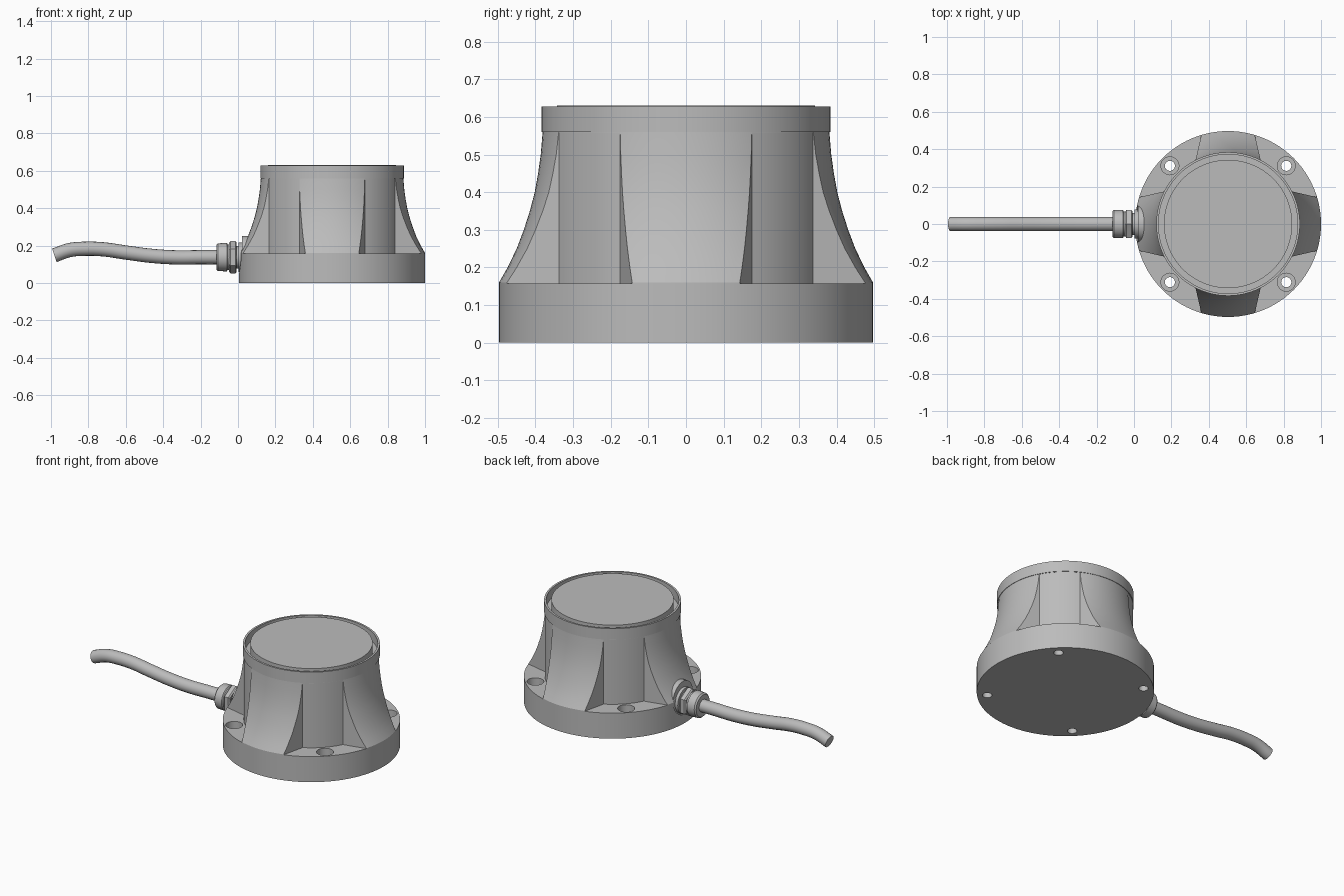
import bpy, bmesh, math
from mathutils import Matrix

if "Cube" in bpy.data.objects:
    bpy.data.objects.remove(bpy.data.objects["Cube"], do_unlink=True)

CX = 0.503          # axis of the housing
GZ = 0.138          # height of the cable axis

grey = bpy.data.materials.new("housing_grey")
grey.use_nodes = True
grey.diffuse_color = (0.5, 0.5, 0.5, 1)
grey.node_tree.nodes["Principled BSDF"].inputs["Base Color"].default_value = (0.5, 0.5, 0.5, 1)


def add_object(name, bm):
    bmesh.ops.recalc_face_normals(bm, faces=bm.faces)
    mesh = bpy.data.meshes.new(name)
    bm.to_mesh(mesh)
    bm.free()
    mesh.materials.append(grey)
    obj = bpy.data.objects.new(name, mesh)
    bpy.context.collection.objects.link(obj)
    return obj


def activate(obj):
    bpy.ops.object.select_all(action='DESELECT')
    obj.select_set(True)
    bpy.context.view_layer.objects.active = obj


def smooth(obj, degrees=20):
    activate(obj)
    bpy.ops.object.shade_smooth_by_angle(angle=math.radians(degrees))


def lathe(name, profile, matrix, steps=96):
    """Spin (radius, height) points around z, then place the result."""
    bm = bmesh.new()
    verts = [bm.verts.new((r, 0, z)) for r, z in profile]
    edges = [bm.edges.new(pair) for pair in zip(verts, verts[1:])]
    bmesh.ops.spin(bm, geom=verts + edges, axis=(0, 0, 1), cent=(0, 0, 0),
                   angle=2 * math.pi, steps=steps, use_duplicate=False)
    bmesh.ops.remove_doubles(bm, verts=bm.verts, dist=0.0001)
    bm.transform(matrix)
    return add_object(name, bm)


def cut(target, cutter):
    cutter.hide_render = True
    mod = target.modifiers.new("cut", 'BOOLEAN')
    mod.operation = 'DIFFERENCE'
    mod.solver = 'EXACT'
    mod.object = cutter
    activate(target)
    bpy.ops.object.modifier_apply(modifier=mod.name)
    bpy.data.objects.remove(cutter, do_unlink=True)


def pocket_cutter(angle):
    """Corner pocket between two flared buttresses."""
    start = math.atan2(0.175, 0.337)
    sweep = math.pi / 2 - 2 * start
    plan = [(0.532, 0.13)]
    plan += [(0.38 * math.cos(start + sweep * i / 12), 0.38 * math.sin(start + sweep * i / 12))
             for i in range(13)]
    plan += [(0.13, 0.532), (0.532, 0.532)]
    bm = bmesh.new()
    face = bm.faces.new([bm.verts.new((x, y, 0.158)) for x, y in plan])
    top = bmesh.ops.extrude_face_region(bm, geom=[face])["geom"]
    bmesh.ops.translate(bm, verts=[g for g in top if isinstance(g, bmesh.types.BMVert)],
                        vec=(0, 0, 0.4))
    bm.transform(Matrix.Translation((CX, 0, 0)) @ Matrix.Rotation(angle, 4, 'Z'))
    return add_object("pocket_cutter", bm)


def along_x(z):
    return Matrix.Translation((0, 0, z)) @ Matrix.Rotation(math.pi / 2, 4, 'Y')


# Housing: base, concave flare, rim and grooved top
flare = [(0.497, 0.16), (0.474, 0.2), (0.45, 0.25), (0.431, 0.3), (0.415, 0.35),
         (0.402, 0.4), (0.393, 0.45), (0.386, 0.5), (0.381, 0.56)]
top = [(0.384, 0.56), (0.384, 0.628), (0.372, 0.628), (0.372, 0.57),
       (0.343, 0.57), (0.343, 0.631), (0, 0.631)]
housing = lathe("housing", [(0, 0), (0.497, 0)] + flare + top,
                Matrix.Translation((CX, 0, 0)))

# Corner pockets with counterbored mounting holes
hole = [(0, -0.1), (0.027, -0.1), (0.027, 0.08), (0.048, 0.08), (0.048, 0.3), (0, 0.3)]
for i in range(4):
    turn = i * math.pi / 2
    cut(housing, pocket_cutter(turn))
    a = turn + math.pi / 4
    place = Matrix.Translation((CX + 0.44 * math.cos(a), 0.44 * math.sin(a), 0))
    cut(housing, lathe("hole_cutter", hole, place, 32))

# Flat seat for the cable gland
seat = [(0, -0.1), (0.1, -0.1), (0.1, 0.02), (0, 0.02)]
cut(housing, lathe("seat_cutter", seat, along_x(0.155), 48))
smooth(housing)

smooth(lathe("gland_boss", [(0, 0.021), (0.097, 0.021), (0.097, 0.25), (0, 0.25)],
             along_x(0.155), 48))

# Cable gland: flange, neck, hex nut and domed cap
smooth(lathe("gland_flange", [(0, 0.002), (0.078, 0.002), (0.078, 0.03), (0, 0.03)],
             along_x(GZ), 48))
smooth(lathe("gland_neck", [(0, -0.03), (0.06, -0.03), (0.06, 0.01), (0, 0.01)],
             along_x(GZ), 32))
smooth(lathe("gland_nut", [(0, -0.047), (0.078, -0.047), (0.087, -0.04), (0.087, -0.014),
                           (0.078, -0.007), (0, -0.007)], along_x(GZ), 6))
smooth(lathe("gland_cap", [(0, -0.116), (0.066, -0.116), (0.074, -0.108), (0.076, -0.06),
                           (0.068, -0.055), (0.068, -0.04), (0, -0.04)], along_x(GZ), 32))

# Wavy cable
path = [(-0.06, GZ), (-0.2, GZ), (-0.33, 0.137), (-0.46, 0.145), (-0.6, 0.163),
        (-0.72, 0.18), (-0.82, 0.183), (-0.9, 0.176), (-0.982, 0.148)]
curve = bpy.data.curves.new("cable", 'CURVE')
curve.dimensions = '3D'
curve.bevel_depth = 0.038
curve.bevel_resolution = 6
curve.use_fill_caps = True
spline = curve.splines.new('BEZIER')
spline.bezier_points.add(len(path) - 1)
for point, (x, z) in zip(spline.bezier_points, path):
    point.co = (x, 0, z)
    point.handle_left_type = point.handle_right_type = 'AUTO'
curve.materials.append(grey)
cable = bpy.data.objects.new("cable", curve)
bpy.context.collection.objects.link(cable)
activate(cable)
bpy.ops.object.convert(target='MESH')
smooth(bpy.context.view_layer.objects.active, 40)
